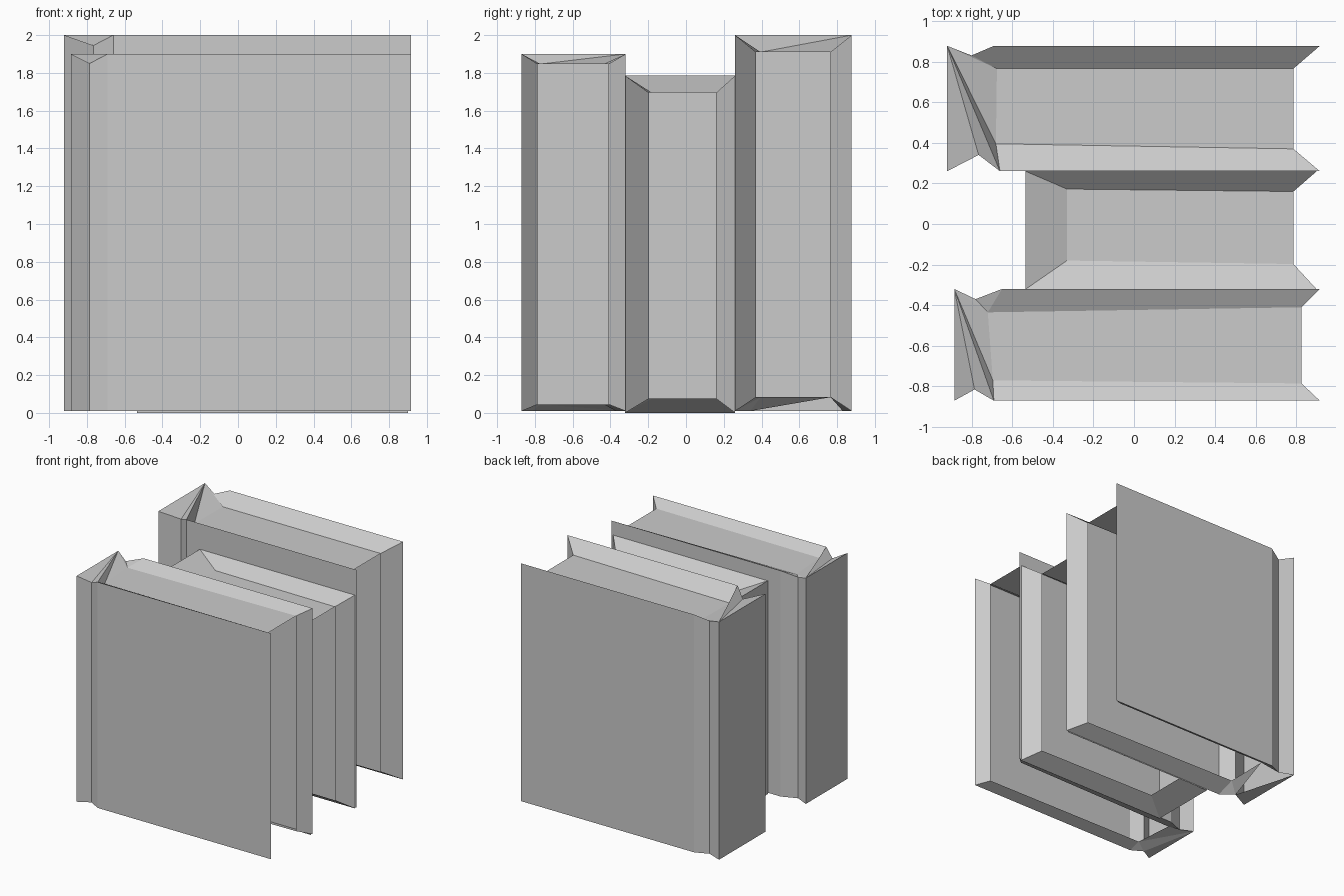
import bpy, bmesh

if "Cube" in bpy.data.objects:
    bpy.data.objects.remove(bpy.data.objects["Cube"])


def build_book(name, outer, inner, z, inset_z, dips, top_faces, bottom_faces):
    """Hollow book shell: cover outline walled up, rims sloping inward.
    outer lists cover points, first two are the open fore-edge corners;
    inner lists the paper block, first two beside those corners.
    The fore-edge and underside stay open between their sloping rims."""
    bm = bmesh.new()
    n = len(outer)
    rings = []
    for k in (0, 1):
        ring = []
        for i, (x, y) in enumerate(outer):
            drop = dips.get(i, 0) if k else 0
            ring.append(bm.verts.new((x, y, z[k] - drop)))
        ring += [bm.verts.new((x, y, inset_z[k])) for x, y in inner]
        rings.append(ring)
    low, high = rings

    # covers and spine
    for i in range(1, n):
        j = (i + 1) % n
        bm.faces.new((low[i], low[j], high[j], high[i]))

    # two sloping rims beside the open fore-edge
    for a, b in ((0, n), (n + 1, 1)):
        bm.faces.new((low[a], low[b], high[b], high[a]))

    # closed top and open-centred bottom
    for f in top_faces:
        bm.faces.new([high[i] for i in f])
    for f in bottom_faces:
        bm.faces.new([low[i] for i in reversed(f)])

    bmesh.ops.recalc_face_normals(bm, faces=bm.faces[:])
    mesh = bpy.data.meshes.new(name)
    bm.to_mesh(mesh)
    bm.free()
    obj = bpy.data.objects.new(name, mesh)
    bpy.context.collection.objects.link(obj)
    return obj


# outline order: fore-edge front, fore-edge back, hinge back, groove back,
# spine back, spine front, groove front, hinge front, then the paper block
rims = [(0, 8, 11, 7), (1, 2, 10, 9)]
spine_top = rims + [
    (8, 9, 10, 11),                                  # paper
    (4, 5, 6), (4, 6, 7), (4, 7, 11),                # ridge at spine end
    (4, 11, 10), (4, 10, 3), (3, 10, 2)]
spine_bottom = rims + [
    (4, 5, 6), (4, 6, 11), (6, 7, 11),
    (4, 11, 10), (4, 10, 3), (3, 10, 2)]
gap_bottom = rims + [
    (4, 5, 6), (6, 7, 11), (6, 11, 10), (4, 10, 3), (3, 10, 2)]
plain_bottom = [(0, 4, 7, 3), (1, 2, 6, 5), (2, 3, 7, 6)]
plain_top = plain_bottom + [(4, 5, 6, 7)]

# front book
build_book(
    "front_book",
    [(.915, -.87), (.915, -.32), (-.65, -.32), (-.78, -.37),
     (-.885, -.32), (-.885, -.87), (-.785, -.815), (-.69, -.87)],
    [(.825, -.785), (.825, -.41), (-.72, -.435), (-.695, -.77)],
    (.01, 1.9), (.045, 1.847), {3: .04, 6: .05}, spine_top, spine_bottom)

# middle book, shorter with a plain flat spine
build_book(
    "middle_book",
    [(.9, -.322), (.9, .26), (-.535, .26), (-.535, -.322)],
    [(.785, -.197), (.785, .16), (-.33, .172), (-.33, -.18)],
    (0, 1.785), (.075, 1.695), {}, plain_top, plain_bottom)

# back book
build_book(
    "back_book",
    [(.915, .26), (.915, .877), (-.69, .877), (-.80, .83),
     (-.92, .877), (-.92, .26), (-.765, .34), (-.66, .26)],
    [(.785, .37), (.785, .765), (-.675, .765), (-.68, .395)],
    (.01, 2.0), (.083, 1.91), {3: .04, 6: .055}, spine_top, gap_bottom)
